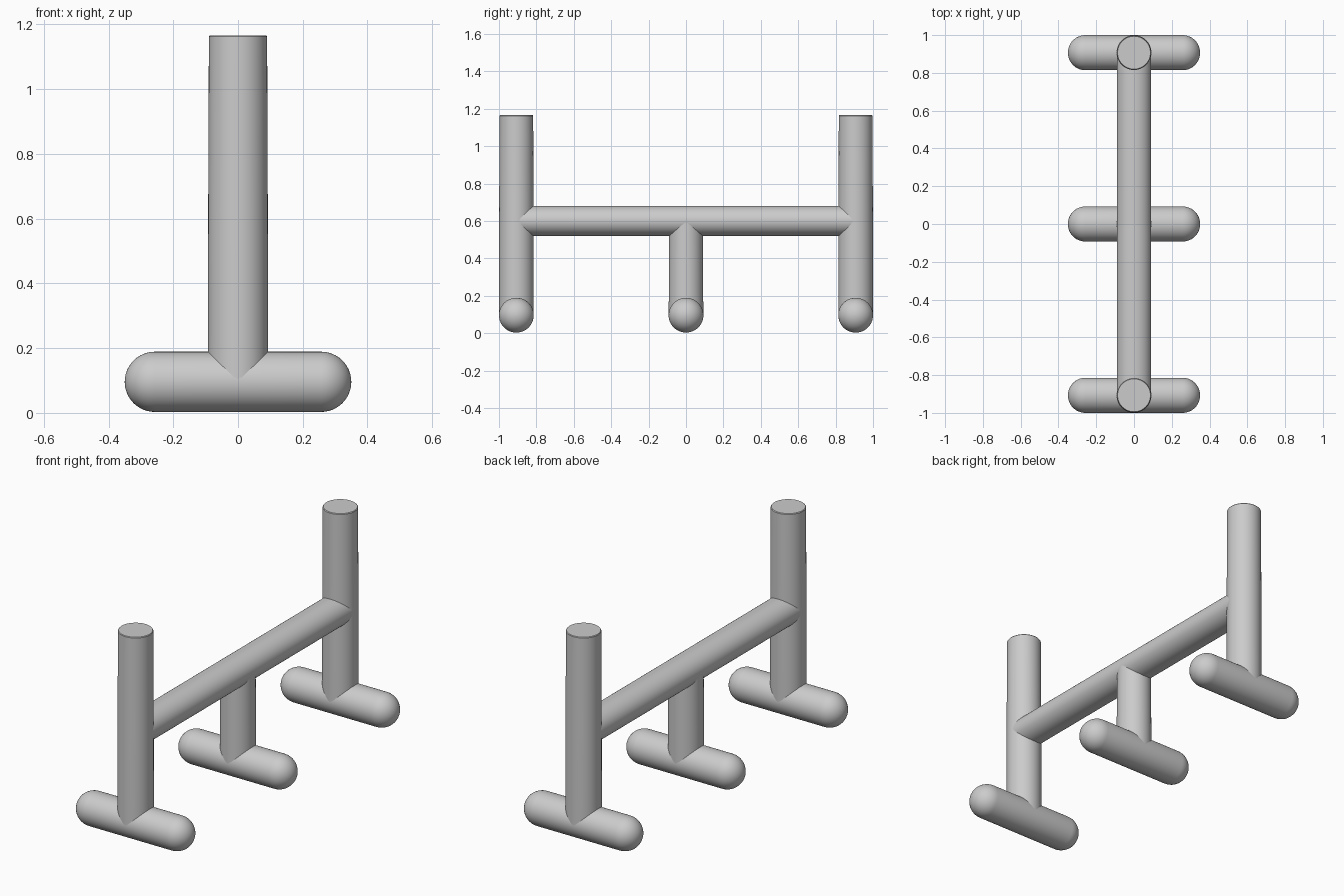
import bpy, bmesh
from math import sin, cos, pi, radians

if "Cube" in bpy.data.objects:
    bpy.data.objects.remove(bpy.data.objects["Cube"])

SIDES = 48


def lathe(name, profile, loc, rot=(0, 0, 0), squash=(1, 1)):
    """Round bar along local z from (height, radius) pairs, flat capped."""
    bm = bmesh.new()
    rings = []
    for h, r in profile:
        rings.append([bm.verts.new((r * squash[0] * cos(2 * pi * i / SIDES),
                                    r * squash[1] * sin(2 * pi * i / SIDES), h))
                      for i in range(SIDES)])
    for a, b in zip(rings, rings[1:]):
        for i in range(SIDES):
            j = (i + 1) % SIDES
            bm.faces.new((a[i], a[j], b[j], b[i]))
    bm.faces.new(rings[0][::-1])
    bm.faces.new(rings[-1])
    mesh = bpy.data.meshes.new(name)
    bm.to_mesh(mesh)
    bm.free()
    ob = bpy.data.objects.new(name, mesh)
    bpy.context.collection.objects.link(ob)
    ob.location = loc
    ob.rotation_euler = rot
    bpy.ops.object.select_all(action='DESELECT')
    ob.select_set(True)
    bpy.context.view_layer.objects.active = ob
    bpy.ops.object.shade_smooth_by_angle(angle=radians(35))
    return ob


POST_Y, FOOT_Z, FOOT_R, FOOT_HALF = 0.907, 0.096, 0.093, 0.35

# Capsule profile for the feet: rounded ends on a straight bar
STEPS = 12
dome = [(FOOT_HALF - FOOT_R + FOOT_R * sin(a), FOOT_R * cos(a))
        for a in (0.495 * pi * k / STEPS for k in range(STEPS + 1))]
capsule = [(-h, r) for h, r in reversed(dome)] + dome

# Three feet lying across, one under each upright
for label, y in (("front", -POST_Y), ("middle", 0), ("back", POST_Y)):
    lathe(label + "_foot", capsule, (0, y, FOOT_Z), (0, pi / 2, 0))

# Tall end posts, very slightly tapered, with a softened top rim
post = [(FOOT_Z, 0.0926), (0.60, 0.0922), (1.162, 0.090), (1.166, 0.087)]
for label, y in (("front", -POST_Y), ("back", POST_Y)):
    lathe(label + "_post", post, (0, y, 0))

# Short middle leg
lathe("middle_leg", [(FOOT_Z, 0.0926), (0.60, 0.0900)], (0, 0, 0))

# Crossbar joining the posts, slightly flattened in height
lathe("crossbar", [(-POST_Y, 1), (POST_Y, 1)], (0, 0, 0.60),
      (pi / 2, 0, 0), (0.0908, 0.081))
